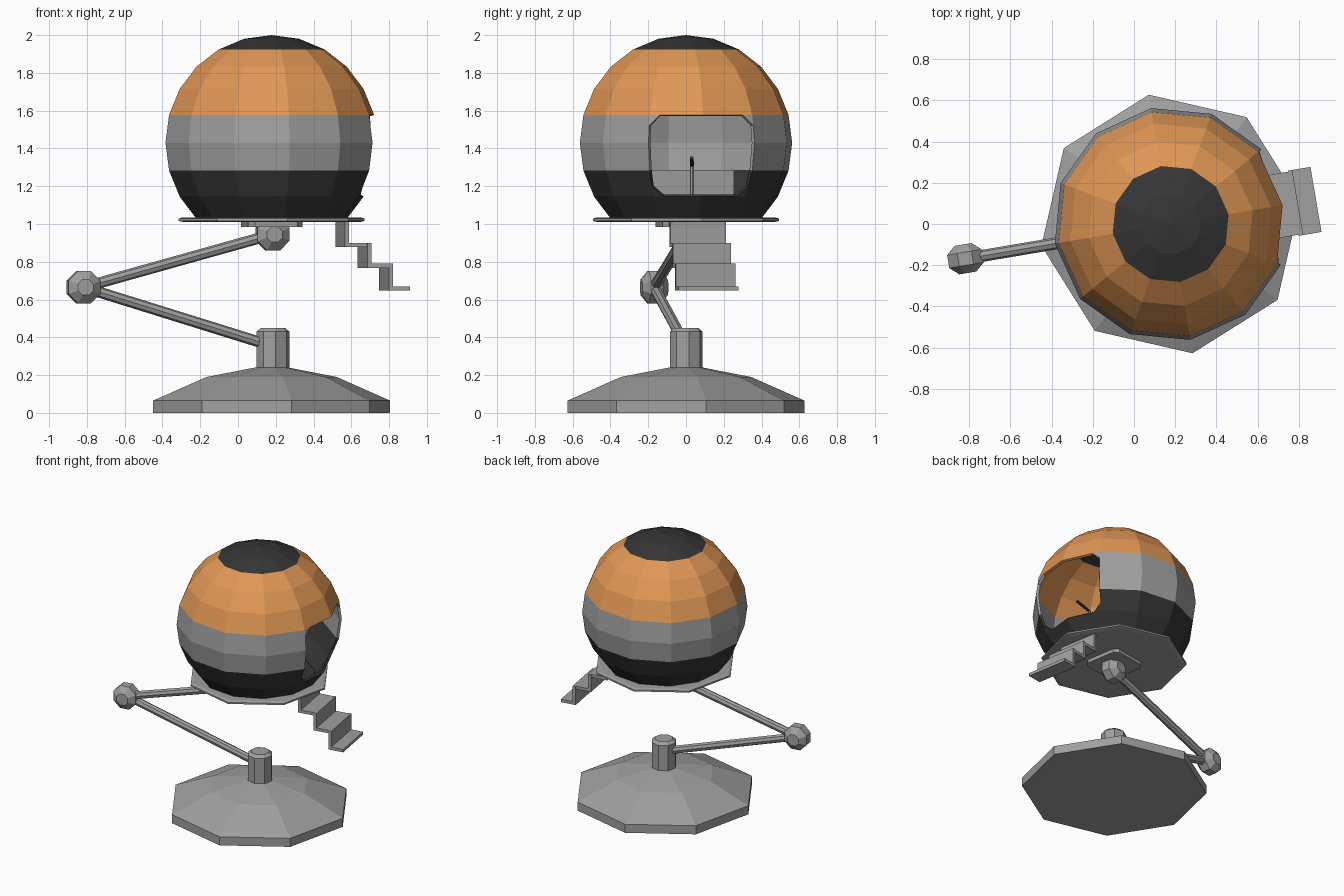
import bpy, bmesh
from math import sin, cos, pi, radians, hypot
from mathutils import Matrix, Vector

if "Cube" in bpy.data.objects:
    bpy.data.objects.remove(bpy.data.objects["Cube"], do_unlink=True)

# Everything is built along local x, then turned and shifted together
PLACE = Matrix.Translation((0.178, 0, 0)) @ Matrix.Rotation(radians(9.6), 4, "Z")


def material(name, color):
    m = bpy.data.materials.new(name)
    m.use_nodes = True
    m.diffuse_color = (*color, 1)
    m.node_tree.nodes["Principled BSDF"].inputs["Base Color"].default_value = (*color, 1)
    return m


GREY = material("grey metal", (0.35, 0.35, 0.35))
BLACK = material("dark charcoal", (0.036, 0.036, 0.036))
ORANGE = material("orange", (0.75, 0.31, 0.09))


def finish(name, bm, mats, local=Matrix()):
    bmesh.ops.recalc_face_normals(bm, faces=bm.faces)
    me = bpy.data.meshes.new(name)
    bm.to_mesh(me)
    bm.free()
    ob = bpy.data.objects.new(name, me)
    for m in mats:
        me.materials.append(m)
    bpy.context.collection.objects.link(ob)
    ob.matrix_world = PLACE @ local
    return ob


def lathe(profile, sides, capped=True, turn=0.0):
    """Rings of (radius, z); radius 0 makes a pole."""
    bm = bmesh.new()
    rings = []
    for r, z in profile:
        count = sides if r > 0 else 1
        rings.append([bm.verts.new((r * cos(turn + 2 * pi * i / sides),
                                    r * sin(turn + 2 * pi * i / sides), z))
                      for i in range(count)])
    for a, b in zip(rings, rings[1:]):
        for i in range(sides):
            j = (i + 1) % sides
            quad = [a[i % len(a)], a[j % len(a)], b[j % len(b)], b[i % len(b)]]
            bm.faces.new(list(dict.fromkeys(quad)))
    if capped:
        for ring in (rings[0], rings[-1]):
            if len(ring) > 2:
                bm.faces.new(ring)
    return bm


def box(name, lo, hi, mat):
    bm = bmesh.new()
    bmesh.ops.create_cube(bm, size=1)
    lo, hi = Vector(lo), Vector(hi)
    bmesh.ops.scale(bm, vec=hi - lo, verts=bm.verts)
    bmesh.ops.translate(bm, vec=(lo + hi) / 2, verts=bm.verts)
    return finish(name, bm, [mat])


def rod(name, start, end, radius, mat, sides=8):
    start, end = Vector(start), Vector(end)
    d = end - start
    aim = Matrix.Translation(start) @ d.to_track_quat("Z", "Y").to_matrix().to_4x4()
    return finish(name, lathe([(radius, 0), (radius, d.length)], sides), [mat], aim)


# Base and post
finish("base", lathe([(0.636, 0), (0.636, 0.065), (0.35, 0.19), (0.09, 0.24)], 8), [GREY])
finish("post", lathe([(0.088, 0.2), (0.088, 0.43), (0.065, 0.45)], 8), [GREY],
       Matrix.Translation((0.007, 0, 0)))

# Folding arm with faceted joints
ELBOW, SHOULDER = (-1.01, 0, 0.665), (0.005, 0, 0.945)
rod("lower_arm", (0, 0, 0.355), ELBOW, 0.029, GREY)
rod("upper_arm", ELBOW, SHOULDER, 0.029, GREY)
for name, spot in (("elbow_joint", ELBOW), ("upper_joint", SHOULDER)):
    knob = lathe([(0.045, -0.07), (0.092, -0.032), (0.092, 0.032), (0.045, 0.07)], 8, turn=pi / 8)
    finish(name, knob, [GREY], Matrix.Translation(spot) @ Matrix.Rotation(pi / 2, 4, "X"))

# Platform under the pod and its mounting plate
finish("platform", lathe([(0.47, 1.01), (0.5, 1.016), (0.5, 1.028), (0.48, 1.035)], 8), [GREY])
mount = bmesh.new()
bmesh.ops.create_cube(mount, size=1)
bmesh.ops.scale(mount, vec=(0.29, 0.29, 0.03), verts=mount.verts)
bmesh.ops.bevel(mount, geom=[e for e in mount.edges
                             if abs(e.verts[0].co.z - e.verts[1].co.z) > 0.01],
                offset=0.03, segments=1, affect="EDGES")
finish("mounting_plate", mount, [GREY], Matrix.Translation((0, 0, 1.0)))

# Pod shell: bands of latitude with a doorway two columns wide
R, MID = 0.57, 1.43
lats = [radians(a) for a in range(-45, 90, 15)]
shell = lathe([(R * cos(a), MID + R * sin(a)) for a in lats] + [(0, MID + R)], 12, capped=False)
door = [f for f in shell.faces
        if f.calc_center_median().x > 0 and abs(f.calc_center_median().y) < 0.25
        and 1.15 < f.calc_center_median().z < 1.57
        and f.calc_center_median().x > 0.45]
bmesh.ops.delete(shell, geom=door, context="FACES")

# Chamfer the four doorway corners
rim_z = (MID + R * sin(radians(-30)), MID + R * sin(radians(15)))
corners = [v for v in shell.verts if v.co.x > 0.3 and 0.2 < abs(v.co.y) < 0.3
           and min(abs(v.co.z - z) for z in rim_z) < 0.01 and v.is_boundary]
for v in corners:
    cut = []
    for e in [e for e in v.link_edges if e.is_boundary]:
        cut.append(bmesh.utils.edge_split(e, v, 0.055 / e.calc_length())[1])
    shell.faces.new([v] + cut)

for f in shell.faces:
    z = f.calc_center_median().z
    f.material_index = 1 if z < 1.282 or z > 1.925 else 2 if z > 1.58 else 0
pod = finish("pod_shell", shell, [GREY, BLACK, ORANGE])
thick = pod.modifiers.new("thickness", "SOLIDIFY")
thick.thickness = 0.018
thick.offset = -1

# Pod interior
finish("pod_floor", lathe([(0.385, 1.03), (0.385, 1.043)], 12), [BLACK])
box("rear_panel", (-0.27, -0.3, 1.04), (-0.25, 0.3, 1.285), GREY)
rod("lever_post", (0.25, -0.01, 1.04), (0.25, -0.01, 1.31), 0.012, GREY, 6)
rod("lever_handle", (0.25, -0.01, 1.31), (0.36, -0.03, 1.35), 0.01, BLACK, 6)

# Folded strip of steps
STRIP, HALF = 0.022, 0.15
risers = [0.39, 0.51, 0.625, 0.715]
levels = [1.015, 0.9, 0.79, 0.67]
for i in range(3):
    u, top, low = risers[i], levels[i], levels[i + 1]
    wide = HALF + 0.005 * i
    box(f"step_riser_{i + 1}", (u - STRIP, -wide, low - STRIP), (u, wide, top), GREY)
    box(f"step_tread_{i + 1}", (u - STRIP, -wide, low - STRIP), (risers[i + 1], wide, low), GREY)
